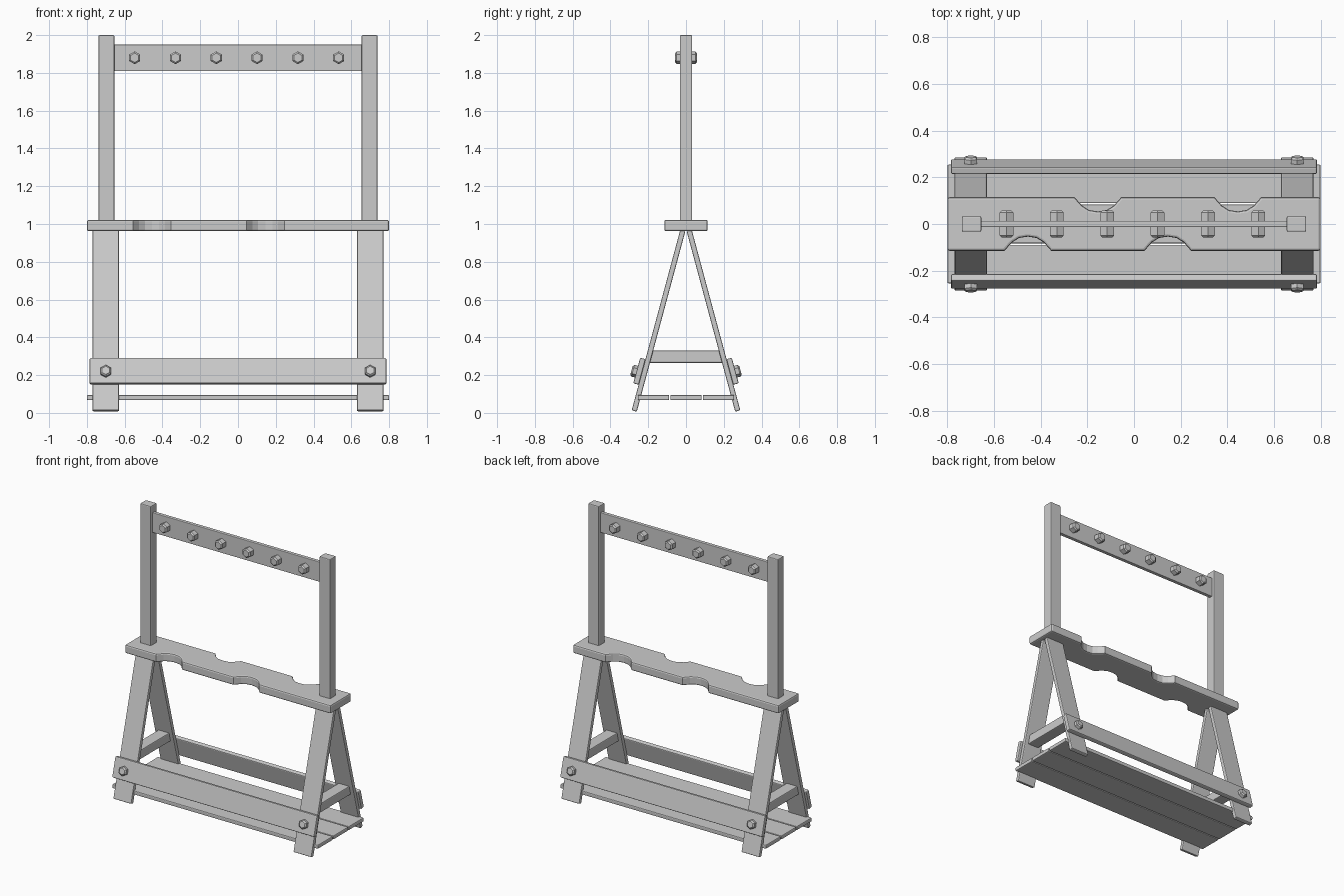
import bpy, bmesh
from math import radians, sin, cos, atan2
from mathutils import Matrix, Vector

if "Cube" in bpy.data.objects:
    bpy.data.objects.remove(bpy.data.objects["Cube"])


def finish(name, bm, loc, rot_x=0.0, bevel=0.006, limit=50, segments=2):
    bmesh.ops.recalc_face_normals(bm, faces=bm.faces)
    mesh = bpy.data.meshes.new(name)
    bm.to_mesh(mesh)
    bm.free()
    ob = bpy.data.objects.new(name, mesh)
    bpy.context.collection.objects.link(ob)
    ob.location = loc
    ob.rotation_euler.x = rot_x
    mod = ob.modifiers.new("soft_edges", 'BEVEL')
    mod.width = bevel
    mod.segments = segments
    mod.limit_method = 'ANGLE'
    mod.angle_limit = radians(limit)
    return ob


def box(name, loc, size, rot_x=0.0, bevel=0.006):
    bm = bmesh.new()
    bmesh.ops.create_cube(bm, size=1, matrix=Matrix.Diagonal((*size, 1)))
    return finish(name, bm, loc, rot_x, bevel)


def hex_bar(name, loc, radius, length, rot_x=0.0):
    # six-sided bar lying along y, one corner pointing up
    bm = bmesh.new()
    bmesh.ops.create_cone(bm, cap_ends=True, segments=6, radius1=radius, radius2=radius,
                          depth=length, matrix=Matrix.Rotation(radians(90), 4, 'X'))
    return finish(name, bm, loc, rot_x, 0.008, 70, 1)


# Shelf with two neck notches on each long edge
NOTCH = [(-.1, 0), (-.068, .036), (-.038, .055), (0, .061), (.038, .055), (.068, .036), (.1, 0)]
W = 0.115
outline = [(-.8, -W)]
for c in (-.455, .145):
    outline += [(c + x, -W + d) for x, d in NOTCH]
outline += [(.8, -W), (.8, W)]
for c in (.445, -.155):
    outline += [(c - x, W - d) for x, d in NOTCH]
outline.append((-.8, W))
bm = bmesh.new()
face = bm.faces.new([bm.verts.new((x, y, 0)) for x, y in outline])
top = bmesh.ops.extrude_face_region(bm, geom=[face])
bmesh.ops.translate(bm, vec=(0, 0, .06),
                    verts=[v for v in top["geom"] if isinstance(v, bmesh.types.BMVert)])
finish("shelf", bm, (0, 0, .962), bevel=0.01)

# Upper rail with hexagonal pegs
box("upper_rail", (0, 0, 1.879), (1.32, .026, .14), bevel=.004)
for i in range(6):
    hex_bar("peg", (-.547 + .216 * i, 0, 1.88), .034, .115)

# Leg slope, shared by everything fixed to the legs
foot, head = Vector((.274, .01)), Vector((.017, .965))
tilt = atan2(foot.x - head.x, head.y - foot.y)
mid = (foot + head) / 2


def on_leg(x, side, z, offset):
    # point at height z, pushed outward from the leg's centre plane
    t = (z - foot.y) / (head.y - foot.y)
    y = foot.x + (head.x - foot.x) * t
    return (x, side * (y + offset * cos(tilt)), z + offset * sin(tilt))


for x in (-.7, .7):
    box("post", (x * .995, 0, 1.487), (.084, .066, 1.026))
    box("cross_brace", (x, 0, .297), (.085, .39, .064))
    for s in (-1, 1):
        box("leg", (x, s * mid.x, mid.y), (.14, .028, (head - foot).length), s * tilt)
        hex_bar("bolt", on_leg(x, s, .207, .052), .032, .036, s * tilt)

# Long side boards fixed outside the legs
for s in (-1, 1):
    box("side_board", on_leg(0, s, .213, .028), (1.57, .03, .14), s * tilt)

# Bottom planks
for y in (-.172, 0, .172):
    box("floor_plank", (0, y, .081), (1.6, .166, .028))
